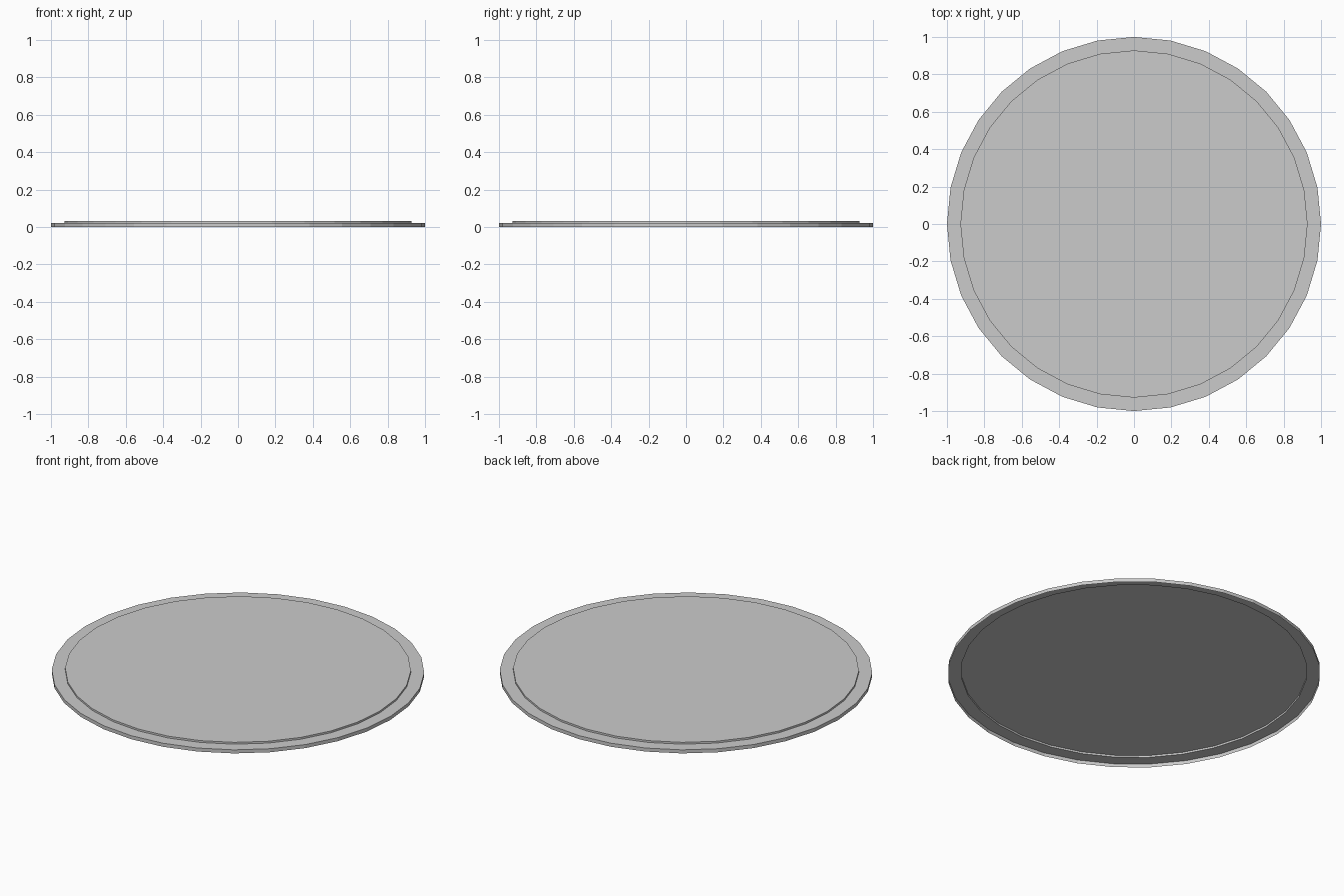
import bpy, bmesh, math

if "Cube" in bpy.data.objects:
    bpy.data.objects.remove(bpy.data.objects["Cube"])

SIDES = 32
# (radius, height) profile of the open-bottomed stepped lid
PROFILE = [(1.0, 0.0), (1.0, 0.021), (0.928, 0.021), (0.928, 0.032)]

bm = bmesh.new()


def ring(radius, z):
    return [bm.verts.new((radius * math.cos(2 * math.pi * i / SIDES),
                          radius * math.sin(2 * math.pi * i / SIDES), z))
            for i in range(SIDES)]


# Outer wall, ledge and raised step
rings = [ring(r, z) for r, z in PROFILE]
for low, high in zip(rings, rings[1:]):
    for i in range(SIDES):
        j = (i + 1) % SIDES
        bm.faces.new((low[i], low[j], high[j], high[i]))

# Flat top; the underside stays hollow
bm.faces.new(rings[-1])

mesh = bpy.data.meshes.new("stepped_disc")
bm.to_mesh(mesh)
bm.free()
bpy.context.collection.objects.link(bpy.data.objects.new("stepped_disc", mesh))
